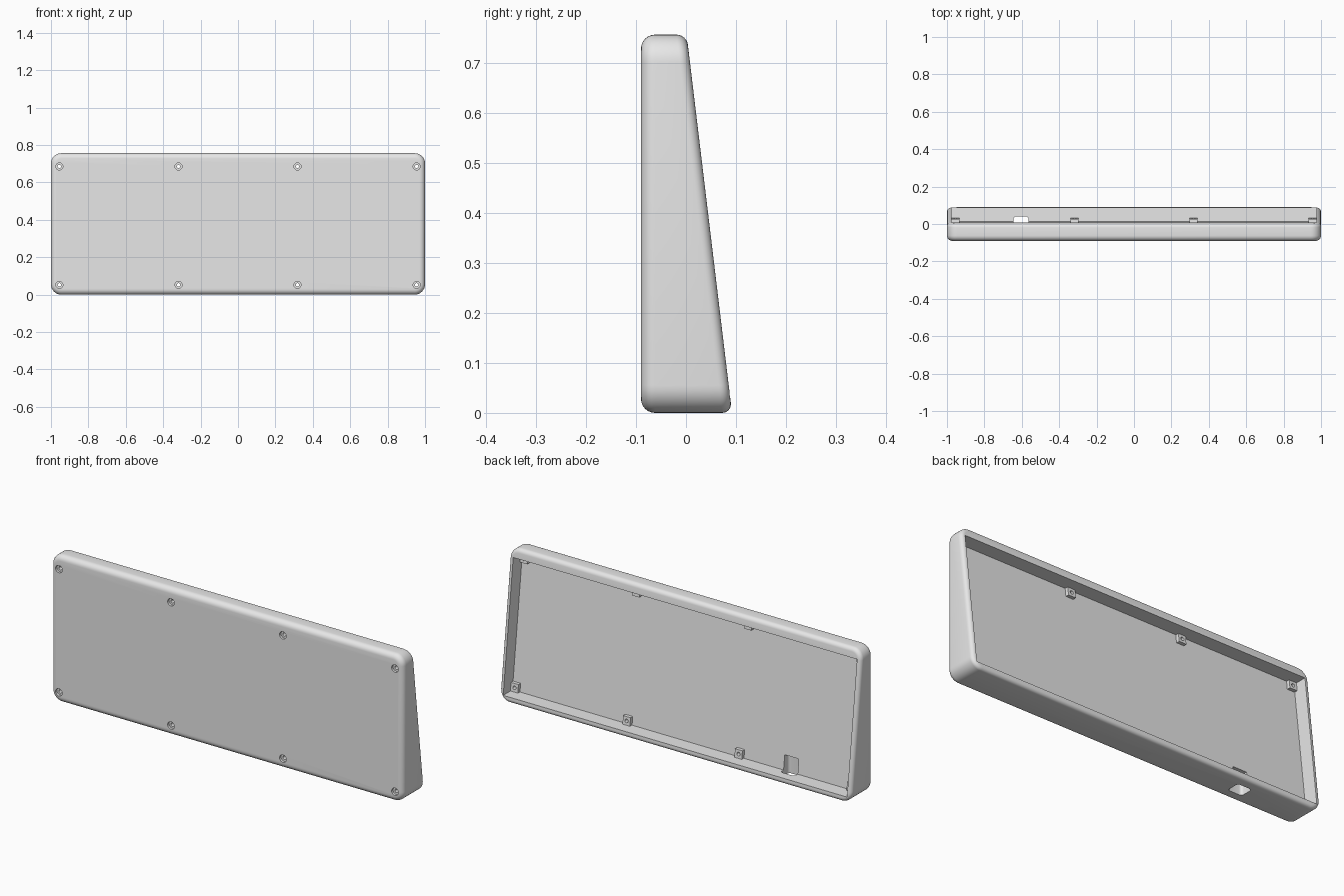
import bpy, bmesh, math
from mathutils import Matrix

default = bpy.data.objects.get("Cube")
if default:
    bpy.data.objects.remove(default, do_unlink=True)

HEIGHT, FRONT = 0.756, -0.09
SLOPE = 0.12
FLOOR_DEPTH = 0.075
BOSS_HEIGHT = 0.018

grey = bpy.data.materials.new("light_grey_plastic")
grey.use_nodes = True
grey.diffuse_color = (0.8, 0.8, 0.8, 1)
grey.node_tree.nodes["Principled BSDF"].inputs["Base Color"].default_value = (0.8, 0.8, 0.8, 1)


def rim(z):
    """Depth position of the slanted open side at height z."""
    return 0.092 - SLOPE * z


def finish(name, bm):
    bmesh.ops.recalc_face_normals(bm, faces=bm.faces)
    mesh = bpy.data.meshes.new(name)
    bm.to_mesh(mesh)
    bm.free()
    obj = bpy.data.objects.new(name, mesh)
    obj.data.materials.append(grey)
    bpy.context.collection.objects.link(obj)
    return obj


def block(x0, x1, z0, z1, near, far):
    """Box whose front and back depth are functions of height."""
    bm = bmesh.new()
    bmesh.ops.create_cube(bm, size=2)
    for v in bm.verts:
        z = z1 if v.co.z > 0 else z0
        v.co = (x1 if v.co.x > 0 else x0, far(z) if v.co.y > 0 else near(z), z)
    return bm


def edges_along(bm, axis):
    return [e for e in bm.edges
            if abs((e.verts[0].co - e.verts[1].co).normalized()[axis]) > 0.99]


def bevel(bm, edges, radius, segments=6):
    bmesh.ops.bevel(bm, geom=edges, offset=radius, segments=segments,
                    profile=0.5, affect='EDGES', clamp_overlap=True)


def cylinder(name, x, z, radius, y0, y1):
    bm = bmesh.new()
    place = Matrix.Translation((x, (y0 + y1) / 2, z)) @ Matrix.Rotation(math.pi / 2, 4, 'X')
    bmesh.ops.create_cone(bm, cap_ends=True, segments=24, radius1=radius,
                          radius2=radius, depth=y1 - y0, matrix=place)
    return finish(name, bm)


def combine(target, other, operation):
    mod = target.modifiers.new(operation, 'BOOLEAN')
    mod.operation, mod.solver, mod.object = operation, 'EXACT', other
    bpy.context.view_layer.objects.active = target
    bpy.ops.object.modifier_apply(modifier=mod.name)
    bpy.data.objects.remove(other, do_unlink=True)


# Wedge-shaped shell with rounded corners and rounded rims
bm = block(-1, 1, 0, HEIGHT, lambda z: FRONT, rim)
bevel(bm, edges_along(bm, 1), 0.055, 8)
bm.normal_update()
caps = sorted(bm.faces, key=lambda f: -f.calc_area())[:2]
caps.sort(key=lambda f: f.calc_center_median().y)
front_loop, back_loop = [list(f.edges) for f in caps]
bevel(bm, front_loop, 0.028)
bevel(bm, back_loop, 0.02)
case = finish("case_shell", bm)

# Open tray, its floor parallel to the slanted rim
tray = block(-0.977, 0.977, 0.03, 0.707,
             lambda z: rim(z) - FLOOR_DEPTH, lambda z: rim(z) + 0.1)
combine(case, finish("tray_cutter", tray), 'DIFFERENCE')

# Cable port through the bottom wall
port = block(-0.644, -0.564, -0.05, 0.105, lambda z: -0.03, lambda z: 0.04)
bevel(port, edges_along(port, 2), 0.014, 5)
combine(case, finish("port_cutter", port), 'DIFFERENCE')

# Screw bosses with counterbored through holes
half = 0.021
for z in (0.052, 0.685):
    for x in (-0.955, -0.318, 0.318, 0.955):
        boss = block(x - half, x + half, z - half, z + half,
                     lambda h: rim(h) - FLOOR_DEPTH - 0.006,
                     lambda h: rim(h) - FLOOR_DEPTH + BOSS_HEIGHT)
        combine(case, finish("boss", boss), 'UNION')
        combine(case, cylinder("hole_cutter", x, z, 0.009, -0.2, 0.2), 'DIFFERENCE')
        combine(case, cylinder("head_cutter", x, z, 0.019, -0.2, FRONT + 0.012), 'DIFFERENCE')

# Smooth fillets, crisp edges
bpy.ops.object.select_all(action='DESELECT')
case.select_set(True)
bpy.context.view_layer.objects.active = case
bpy.ops.object.shade_smooth_by_angle(angle=math.radians(30))
